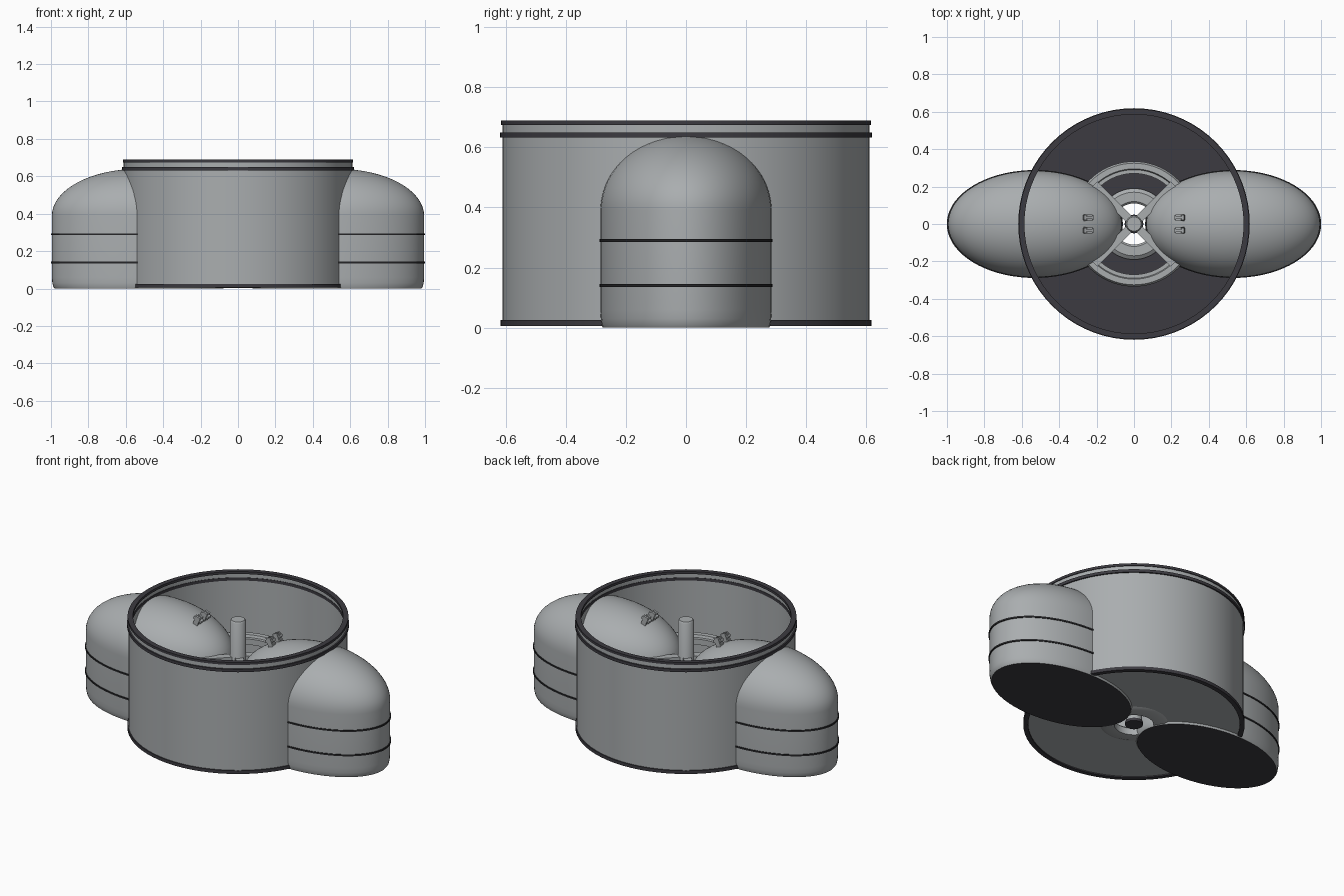
import bpy, bmesh, math
from mathutils import Matrix, Vector

if "Cube" in bpy.data.objects:
    bpy.data.objects.remove(bpy.data.objects["Cube"])


def material(name, rgb):
    m = bpy.data.materials.new(name)
    m.diffuse_color = (*rgb, 1)
    m.use_nodes = True
    m.node_tree.nodes["Principled BSDF"].inputs["Base Color"].default_value = m.diffuse_color
    return m


GREY = material("light grey", (0.40, 0.42, 0.43))
DARK = material("charcoal", (0.045, 0.043, 0.052))
BLACK = material("near black", (0.018, 0.018, 0.02))


def finish(bm, name, mats, rule=None, angle=35):
    bmesh.ops.recalc_face_normals(bm, faces=bm.faces)
    bm.normal_update()
    if rule:
        for f in bm.faces:
            f.material_index = rule(f)
    me = bpy.data.meshes.new(name)
    bm.to_mesh(me)
    bm.free()
    for m in mats:
        me.materials.append(m)
    ob = bpy.data.objects.new(name, me)
    bpy.context.collection.objects.link(ob)
    bpy.ops.object.select_all(action='DESELECT')
    ob.select_set(True)
    bpy.context.view_layer.objects.active = ob
    bpy.ops.object.shade_smooth_by_angle(angle=math.radians(angle))
    return ob


def lathe(name, profile, mats, rule=None, closed=True, sx=1, sy=1, cx=0, seg=72):
    """Spin (r, z) points about z; sx, sy stretch the circle to an ellipse."""
    bm = bmesh.new()
    rings = []
    for r, z in profile:
        if r < 1e-6:
            rings.append([bm.verts.new((cx, 0, z))] * seg)
        else:
            rings.append([bm.verts.new((cx + r * sx * math.cos(2 * math.pi * i / seg),
                                        r * sy * math.sin(2 * math.pi * i / seg), z))
                          for i in range(seg)])
    n = len(rings)
    for k in range(n if closed else n - 1):
        a, b = rings[k], rings[(k + 1) % n]
        for i in range(seg):
            j = (i + 1) % seg
            vs = list(dict.fromkeys((a[i], a[j], b[j], b[i])))
            if len(vs) > 2:
                bm.faces.new(vs)
    return finish(bm, name, mats, rule)


def band(name, r0, r1, z0, z1, mat):
    return lathe(name, [(r0, z0), (r1, z0), (r1, z1), (r0, z1)], [mat])


def box(name, size, matrix, mat):
    bm = bmesh.new()
    bmesh.ops.create_cube(bm, size=1, matrix=matrix @ Matrix.Diagonal((*size, 1)))
    return finish(bm, name, [mat])


# Drum wall with trim bands
band("drum_wall", 0.594, 0.611, 0.008, 0.68, GREY)
band("drum_top_rim", 0.586, 0.616, 0.675, 0.69, DARK)
band("drum_upper_band", 0.592, 0.619, 0.632, 0.650, DARK)
band("drum_bottom_band", 0.59, 0.617, 0.005, 0.025, DARK)

# Floor: dark on top, grey underneath, open in the middle
lathe("drum_floor", [(0.11, 0.012), (0.60, 0.012), (0.60, 0.03), (0.11, 0.03)],
      [GREY, DARK], lambda f: int(f.normal.z > 0.5))
lathe("floor_hub_ring", [(0.11, 0.004), (0.17, 0.004), (0.19, 0.012), (0.19, 0.04),
                         (0.17, 0.055), (0.12, 0.055), (0.11, 0.045)], [GREY])

# Raised support ring around the middle
lathe("support_ring", [(0.27, 0.39), (0.325, 0.39), (0.335, 0.40), (0.335, 0.425),
                       (0.325, 0.44), (0.295, 0.44), (0.29, 0.425), (0.27, 0.425)], [GREY])

# Crossed spokes and central post
for i, a in enumerate((45, -45)):
    box(f"spoke_{i + 1}", (0.60, 0.045, 0.04),
        Matrix.Translation((0, 0, 0.43)) @ Matrix.Rotation(math.radians(a), 4, 'Z'), GREY)
lathe("centre_post", [(0, 0.02), (0.045, 0.02), (0.045, 0.66), (0.038, 0.67), (0, 0.67)],
      [GREY], closed=False, seg=32)
lathe("post_foot", [(0, 0.005), (0.05, 0.005), (0.05, 0.022), (0, 0.022)],
      [DARK], closed=False, seg=32)

# Two domed oval pods
CX, AX, AY, ZS, ZT = 0.53, 0.465, 0.285, 0.39, 0.64
pod = [(0, 0), (0.97, 0), (0.985, 0.01), (0.995, 0.03), (1, 0.06)]
pod += [(math.cos(t * math.pi / 32), ZS + (ZT - ZS) * math.sin(t * math.pi / 32))
        for t in range(16)] + [(0, ZT)]
for s, side in ((-1, "left"), (1, "right")):
    lathe(f"{side}_pod", pod, [GREY, DARK], lambda f: int(f.normal.z < -0.95),
          closed=False, sx=AX, sy=AY, cx=s * CX)
    # Thin dark lines around the pod
    for k, z in enumerate((0.14, 0.29)):
        lathe(f"{side}_pod_line_{k + 1}",
              [(0.99, z - 0.005), (1.012, z - 0.005), (1.012, z + 0.005), (0.99, z + 0.005)],
              [BLACK], sx=AX, sy=AY, cx=s * CX)
    # Pair of small clips standing on the inner slope of the dome
    u = (CX - 0.25) / AX
    z = ZS + (ZT - ZS) * math.sqrt(1 - u * u)
    tilt = Matrix.Rotation(-s * math.radians(22), 4, 'Y')
    for k, y in enumerate((-0.034, 0.034)):
        base = Matrix.Translation((s * 0.25, y, z + 0.015)) @ tilt
        for d in (-0.011, 0.011):
            box(f"{side}_clip_{k + 1}_plate", (0.03, 0.012, 0.07),
                base @ Matrix.Translation((0, d, 0)), GREY)
        box(f"{side}_clip_{k + 1}_pin", (0.055, 0.026, 0.016),
            base @ Matrix.Translation((0, 0, 0.015)), GREY)
